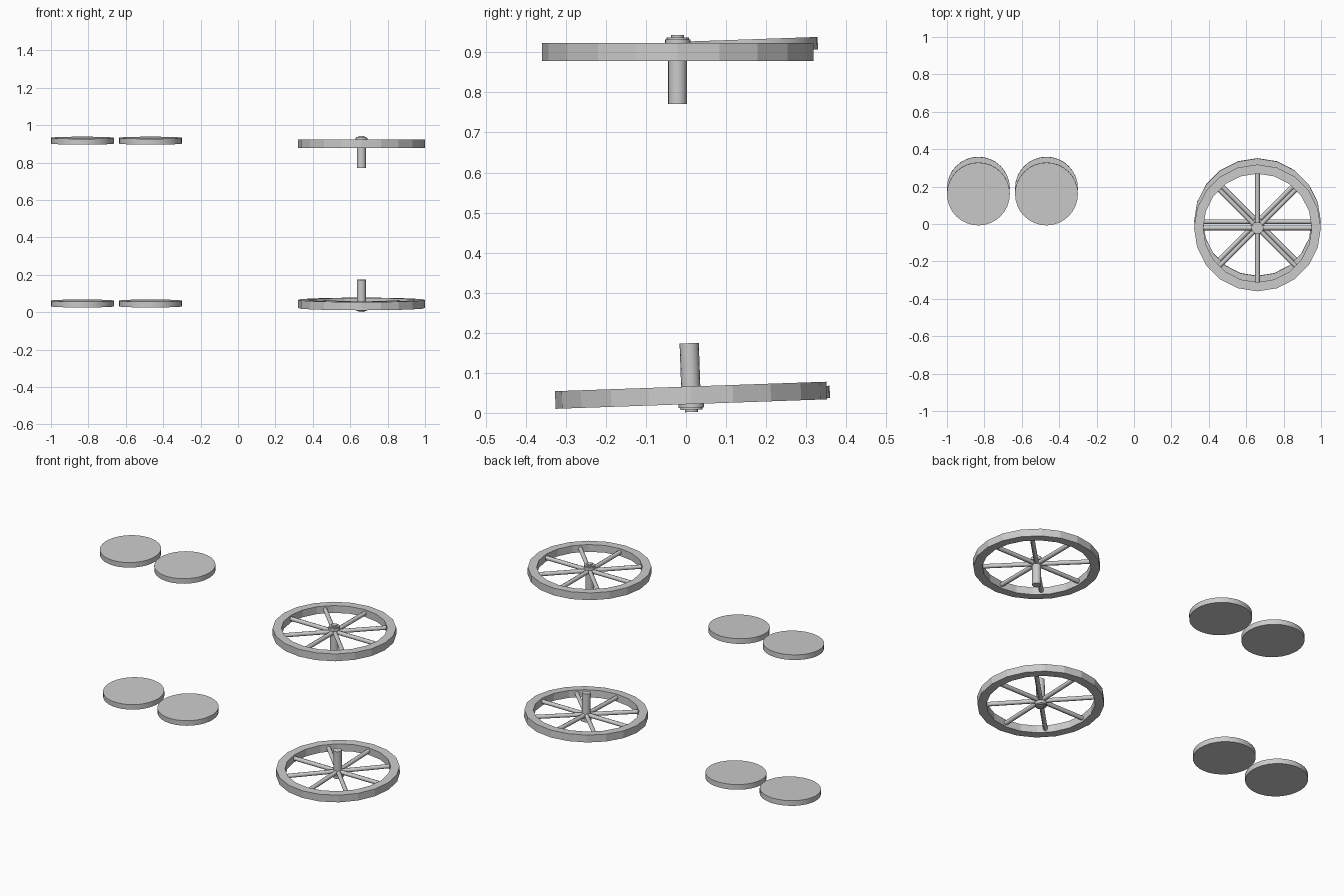
import bpy, bmesh
from math import radians, pi
from mathutils import Matrix, Vector

if "Cube" in bpy.data.objects:
    bpy.data.objects.remove(bpy.data.objects["Cube"])

RIM_SIDES = 20


def add_cylinder(bm, radius, z0, z1, sides, pre=Matrix.Identity(4)):
    m = pre @ Matrix.Translation((0, 0, (z0 + z1) / 2))
    bmesh.ops.create_cone(bm, cap_ends=True, segments=sides, radius1=radius,
                          radius2=radius, depth=z1 - z0, matrix=m)


def finish(bm, name, location, tilt, angle):
    bmesh.ops.recalc_face_normals(bm, faces=bm.faces)
    mesh = bpy.data.meshes.new(name)
    bm.to_mesh(mesh)
    bm.free()
    obj = bpy.data.objects.new(name, mesh)
    bpy.context.collection.objects.link(obj)
    obj.location = location
    obj.rotation_euler.x = tilt
    bpy.ops.object.select_all(action='DESELECT')
    obj.select_set(True)
    bpy.context.view_layer.objects.active = obj
    bpy.ops.object.shade_smooth_by_angle(angle=radians(angle))
    return obj


def wheel(prefix, location, tilt, up):
    """Spoked wheel; up = 1 puts the hub cap on top and the axle below."""
    # rim: square profile revolved in flat facets
    bm = bmesh.new()
    profile = [(0.29, -0.022), (0.339, -0.022), (0.339, 0.022), (0.29, 0.022)]
    rings = []
    for i in range(RIM_SIDES):
        rot = Matrix.Rotation(2 * pi * i / RIM_SIDES, 3, 'Z')
        rings.append([bm.verts.new(rot @ Vector((r, 0, z))) for r, z in profile])
    for i in range(RIM_SIDES):
        a, b = rings[i], rings[(i + 1) % RIM_SIDES]
        for k in range(4):
            j = (k + 1) % 4
            bm.faces.new((a[k], b[k], b[j], a[j]))
    finish(bm, prefix + "_rim", location, tilt, 10)

    # eight round spokes
    bm = bmesh.new()
    for i in range(8):
        rot = Matrix.Rotation(i * pi / 4, 4, 'Z') @ Matrix.Rotation(pi / 2, 4, 'Y')
        add_cylinder(bm, 0.0125, 0.01, 0.30, 8, rot)
    finish(bm, prefix + "_spokes", location, tilt, 50)

    # axle stub and stepped hub cap
    flip = Matrix.Identity(4) if up > 0 else Matrix.Rotation(pi, 4, 'X')
    bm = bmesh.new()
    add_cylinder(bm, 0.024, -0.130, 0.022, 16, flip)
    finish(bm, prefix + "_axle", location, tilt, 40)
    bm = bmesh.new()
    for radius, z0, z1 in ((0.032, 0.014, 0.031), (0.028, 0.031, 0.036),
                           (0.016, 0.036, 0.042)):
        add_cylinder(bm, radius, z0, z1, 16, flip)
    finish(bm, prefix + "_hub_cap", location, tilt, 40)


def disc(name, location, tilt):
    bm = bmesh.new()
    add_cylinder(bm, 0.168, -0.0155, 0.0155, 32)
    finish(bm, name, location, tilt, 30)


# spoked wheels: upper is level, lower is tipped slightly and flipped
TILT = radians(2)
wheel("upper_wheel", (0.66, -0.021, 0.901), 0, 1)
wheel("lower_wheel", (0.66, 0.0125, 0.044), TILT, -1)

# two pairs of plain tilted discs
for level, y, z in (("upper", 0.161, 0.917), ("lower", 0.191, 0.0465)):
    for side, x in (("outer", -0.832), ("inner", -0.468)):
        disc(f"{level}_{side}_disc", (x, y, z), TILT)
